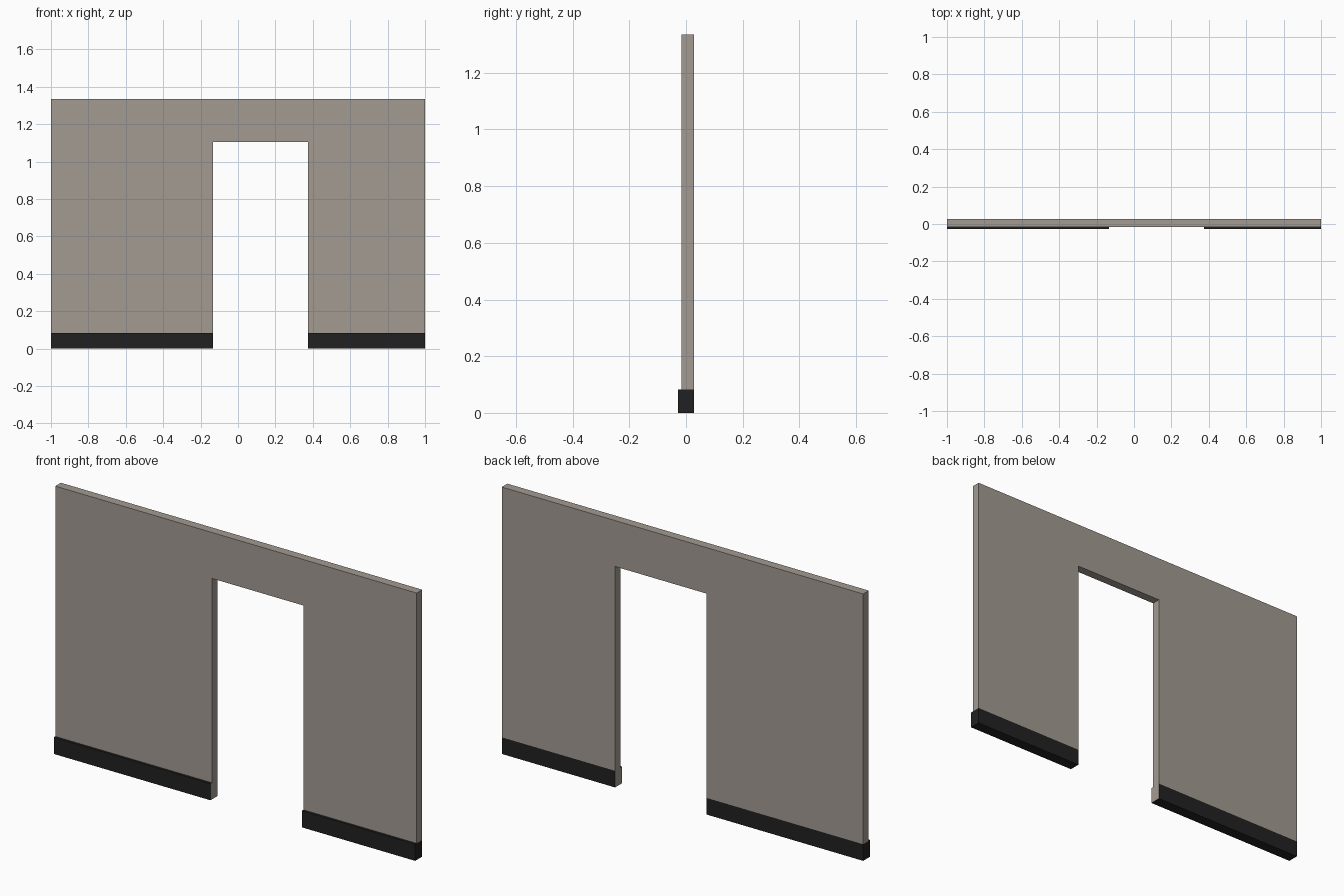
import bpy, bmesh

if "Cube" in bpy.data.objects:
    bpy.data.objects.remove(bpy.data.objects["Cube"])

HALF, HEIGHT = 1.0, 1.335
DOOR_L, DOOR_R, DOOR_TOP = -0.133, 0.373, 1.105
FRONT, WALL_FRONT, BACK = -0.028, -0.016, 0.028
BASE_H = 0.083


def material(name, rgb):
    m = bpy.data.materials.new(name)
    m.diffuse_color = (*rgb, 1.0)
    m.use_nodes = True
    m.node_tree.nodes["Principled BSDF"].inputs["Base Color"].default_value = m.diffuse_color
    return m


plaster = material("warm grey plaster", (0.365, 0.327, 0.287))
black = material("black trim", (0.0155, 0.0155, 0.016))


def finish(name, bm, mats):
    bmesh.ops.recalc_face_normals(bm, faces=bm.faces)
    mesh = bpy.data.meshes.new(name)
    bm.to_mesh(mesh)
    bm.free()
    for m in mats:
        mesh.materials.append(m)
    ob = bpy.data.objects.new(name, mesh)
    bpy.context.collection.objects.link(ob)
    return ob


# Wall with doorway: front outline given thickness, undersides left open onto the base
outline = [(-HALF, BASE_H), (DOOR_L, BASE_H), (DOOR_L, DOOR_TOP), (DOOR_R, DOOR_TOP),
           (DOOR_R, BASE_H), (HALF, BASE_H), (HALF, HEIGHT), (-HALF, HEIGHT)]
bm = bmesh.new()
front = [bm.verts.new((x, WALL_FRONT, z)) for x, z in outline]
back = [bm.verts.new((x, BACK, z)) for x, z in outline]
bm.faces.new(front)
bm.faces.new(back[::-1])
n = len(outline)
for i in range(n):
    j = (i + 1) % n
    if not outline[i][1] == outline[j][1] == BASE_H:
        bm.faces.new((front[j], front[i], back[i], back[j]))
finish("wall", bm, [plaster])


# Skirting: flush at the back, stepping out at the front; doorway end is plaster
def skirting(name, x0, x1, door_x):
    profile = [(BACK, BASE_H), (BACK, 0), (FRONT, 0), (FRONT, BASE_H), (WALL_FRONT, BASE_H)]
    bm = bmesh.new()
    a = [bm.verts.new((x0, y, z)) for y, z in profile]
    b = [bm.verts.new((x1, y, z)) for y, z in profile]
    for i in range(len(profile) - 1):
        bm.faces.new((a[i], a[i + 1], b[i + 1], b[i]))
    for ring, x in ((a, x0), (b, x1)):
        bm.faces.new(ring).material_index = 1 if x == door_x else 0
    finish(name, bm, [black, plaster])


skirting("left_skirting", -HALF, DOOR_L, DOOR_L)
skirting("right_skirting", DOOR_R, HALF, DOOR_R)
